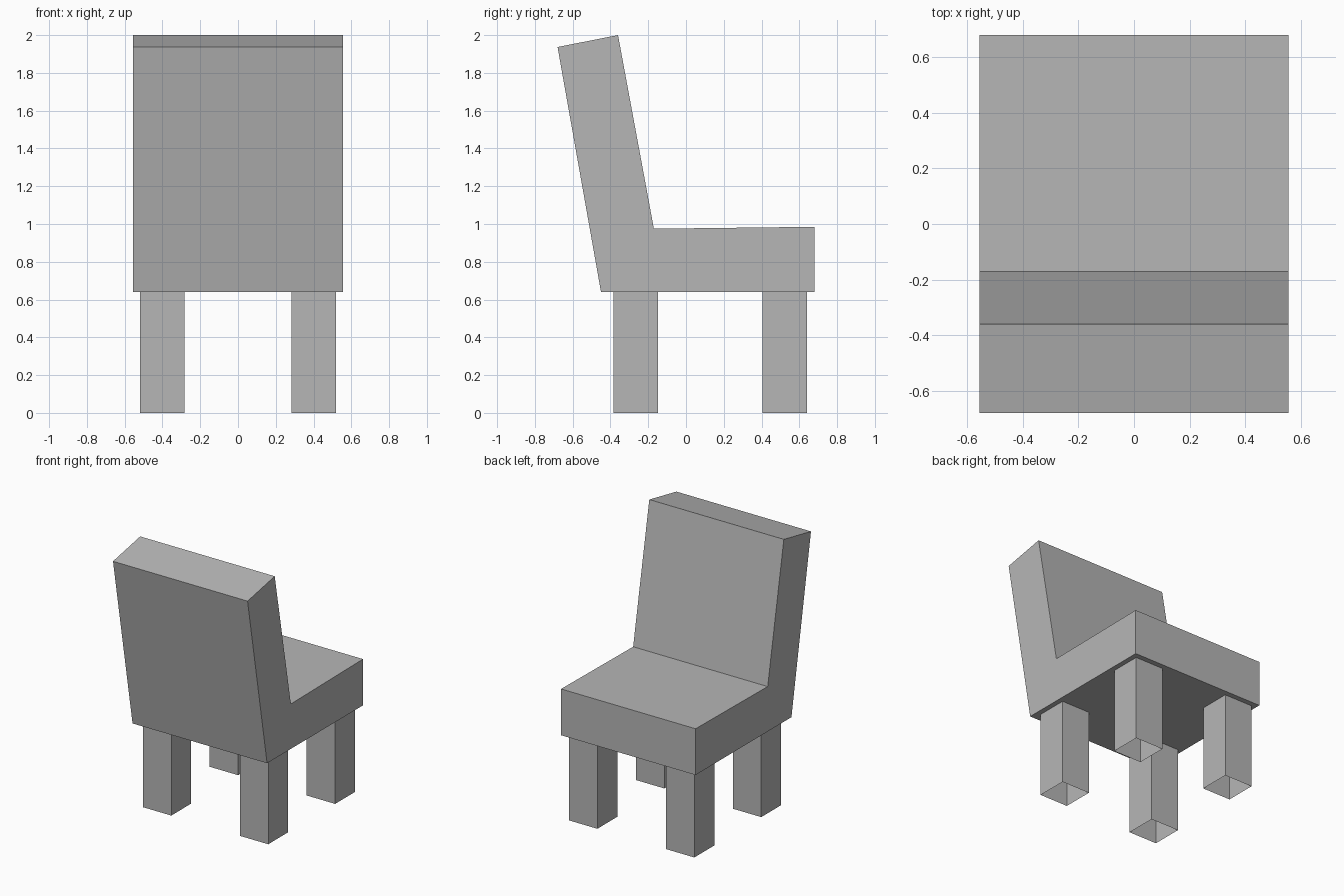
import bpy
import bmesh

cube = bpy.data.objects.get("Cube")
if cube:
    bpy.data.objects.remove(cube, do_unlink=True)

# One plain grey for the whole chair
grey = bpy.data.materials.new("grey")
grey.use_nodes = True
grey.diffuse_color = (0.47, 0.47, 0.47, 1)
grey.node_tree.nodes["Principled BSDF"].inputs["Base Color"].default_value = grey.diffuse_color


def extrude_outline(name, points, offset, capped=True):
    """Sweep a closed outline along offset, with or without end faces."""
    bm = bmesh.new()
    start = [bm.verts.new(p) for p in points]
    end = [bm.verts.new([a + b for a, b in zip(p, offset)]) for p in points]
    for i in range(len(points)):
        j = (i + 1) % len(points)
        bm.faces.new((start[i], start[j], end[j], end[i]))
    if capped:
        bm.faces.new(start[::-1])
        bm.faces.new(end)
    bmesh.ops.recalc_face_normals(bm, faces=bm.faces)
    mesh = bpy.data.meshes.new(name)
    bm.to_mesh(mesh)
    bm.free()
    mesh.materials.append(grey)
    obj = bpy.data.objects.new(name, mesh)
    bpy.context.collection.objects.link(obj)
    return obj


# Seat and leaning backrest share one side profile (y, z)
HALF_WIDTH = 0.555
SEAT_BOTTOM = 0.64
profile = [(-0.45, SEAT_BOTTOM), (0.68, SEAT_BOTTOM), (0.68, 0.985),
           (-0.17, 0.975), (-0.36, 2.0), (-0.68, 1.937)]
extrude_outline("seat_and_backrest",
                [(-HALF_WIDTH, y, z) for y, z in profile],
                (2 * HALF_WIDTH, 0, 0))

# Four square legs, hollow and open at the foot
HALF_LEG = 0.1175
for side, x in (("right", -0.4), ("left", 0.4)):
    for place, y in (("front", -0.265), ("back", 0.523)):
        corners = [(x + sx * HALF_LEG, y + sy * HALF_LEG, 0)
                   for sx, sy in ((-1, -1), (1, -1), (1, 1), (-1, 1))]
        extrude_outline(f"{place}_{side}_leg", corners,
                        (0, 0, SEAT_BOTTOM), capped=False)
